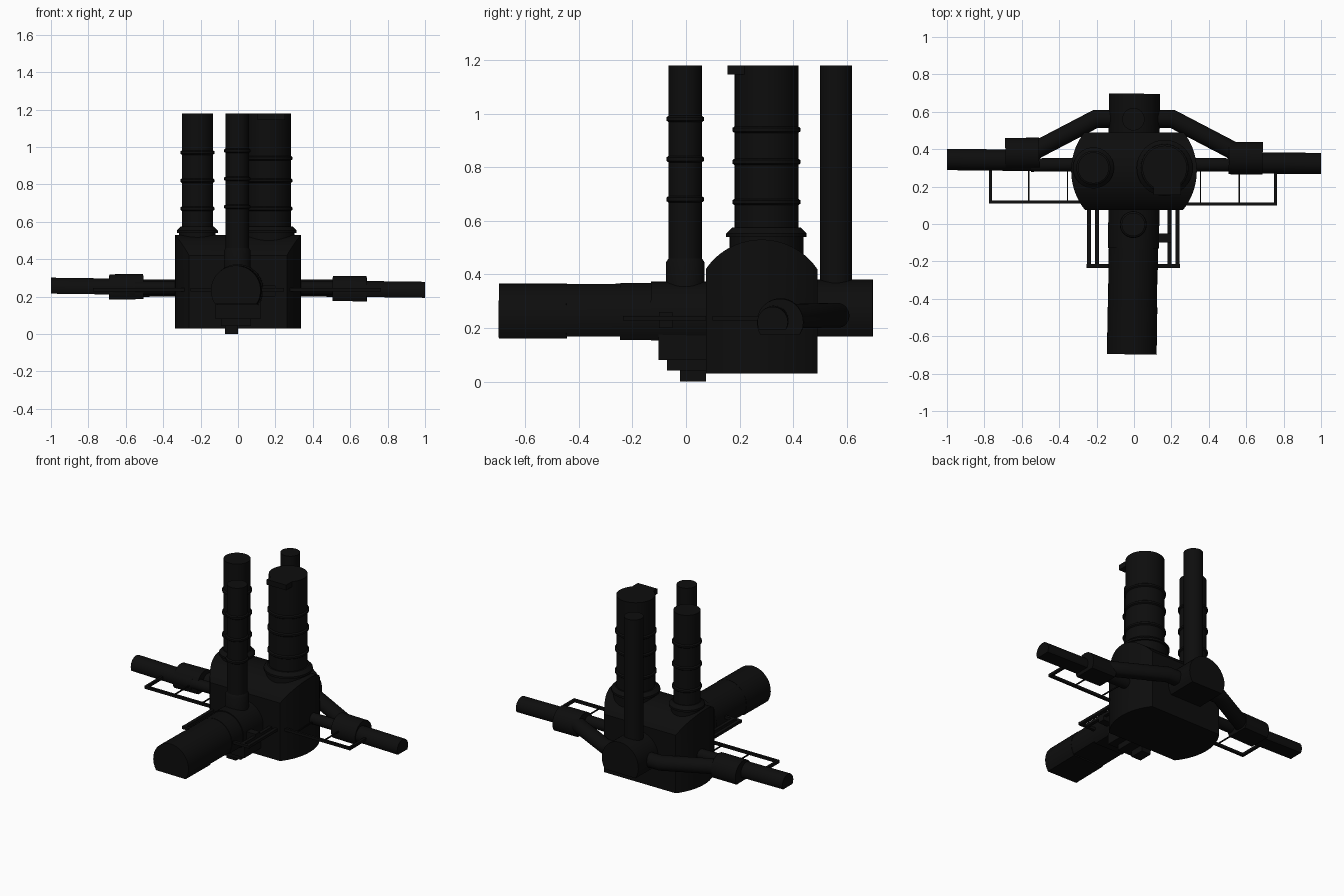
import bpy, bmesh
from math import sin, cos, pi, asin, sqrt, atan2
from mathutils import Vector

old = bpy.data.objects.get("Cube")
if old:
    bpy.data.objects.remove(old, do_unlink=True)

black = bpy.data.materials.new("soot black")
black.use_nodes = True
colour = (0.004, 0.004, 0.004, 1)
black.diffuse_color = colour
black.node_tree.nodes["Principled BSDF"].inputs["Base Color"].default_value = colour


def finish(name, bm):
    bmesh.ops.recalc_face_normals(bm, faces=bm.faces)
    mesh = bpy.data.meshes.new(name)
    bm.to_mesh(mesh)
    bm.free()
    mesh.materials.append(black)
    ob = bpy.data.objects.new(name, mesh)
    bpy.context.collection.objects.link(ob)
    bpy.ops.object.select_all(action='DESELECT')
    bpy.context.view_layer.objects.active = ob
    ob.select_set(True)
    bpy.ops.object.shade_smooth_by_angle(angle=0.6)
    return ob


def loft(name, rings):
    """Join matching rings of points and cap both ends."""
    bm = bmesh.new()
    loops = [[bm.verts.new(p) for p in ring] for ring in rings]
    n = len(loops[0])
    for a, b in zip(loops, loops[1:]):
        for i in range(n):
            j = (i + 1) % n
            bm.faces.new((a[i], a[j], b[j], b[i]))
    bm.faces.new(loops[0])
    bm.faces.new(loops[-1])
    return finish(name, bm)


def box(name, x0, x1, y0, y1, z0, z1):
    base = [(x0, y0), (x1, y0), (x1, y1), (x0, y1)]
    return loft(name, [[(x, y, z) for x, y in base] for z in (z0, z1)])


def turned(name, x, y, profile, n=32):
    """Vertical round part from (radius, height) pairs."""
    return loft(name, [[(x + r * cos(2 * pi * i / n), y + r * sin(2 * pi * i / n), z)
                        for i in range(n)] for r, z in profile])


def duct(name, path, r, cut=0.55, n=24):
    """Horizontal round duct along a path, flat underneath at cut * r."""
    pts = [Vector(p) for p in path]
    low = asin(cut)
    angles = [-low + (pi + 2 * low) * i / n for i in range(n + 1)]
    rings = []
    for i, p in enumerate(pts):
        a = (p - pts[max(i - 1, 0)]).normalized()
        b = (pts[min(i + 1, len(pts) - 1)] - p).normalized()
        t = (a + b).normalized()
        side = t.cross(Vector((0, 0, 1))).normalized()
        widen = 1 / max(t.dot(a), t.dot(b))
        rings.append([p + side * (r * widen * cos(g)) + Vector((0, 0, r * sin(g)))
                      for g in angles])
    return loft(name, rings)


# Main body: upright drum trimmed by a domed slab
body = turned("body", 0, 0.285, [(0.336, 0.03), (0.336, 0.6)], 64)
half, rise, shoulder = 0.208, 0.11, 0.42
radius = (half ** 2 + rise ** 2) / (2 * rise)
spread = asin(half / radius)
outline = [(0.282 - half, 0), (0.282 + half, 0)]
for i in range(21):
    g = spread - 2 * spread * i / 20
    outline.append((0.282 + radius * sin(g), shoulder + rise - radius + radius * cos(g)))
trim = loft("body_trim_cutter", [[(x, y, z) for y, z in outline] for x in (-0.5, 0.5)])
trim.hide_render = True
mod = body.modifiers.new("dome", 'BOOLEAN')
mod.operation = 'INTERSECT'
mod.object = trim
mod.solver = 'EXACT'
bpy.context.view_layer.objects.active = body
bpy.ops.object.select_all(action='DESELECT')
body.select_set(True)
bpy.ops.object.modifier_apply(modifier=mod.name)
bpy.data.objects.remove(trim, do_unlink=True)
bpy.ops.object.shade_smooth_by_angle(angle=0.5)

# Chimneys, each with bands around it
TOP = 1.18


def chimney(name, x, y, r, foot, bands):
    turned(name, x, y, [(r, foot), (r, TOP)])
    for i, z in enumerate(bands):
        e = 0.012
        turned(f"{name}_band_{i + 1}", x, y,
               [(r, z - e), (r + e * 0.7, z - e / 2), (r + e * 0.7, z + e / 2), (r, z + e)])


chimney("right_chimney", -0.217, 0.30, 0.083, 0.42, (0.67, 0.82, 0.97))
chimney("left_chimney", 0.164, 0.30, 0.119, 0.42, (0.67, 0.82, 0.94))
chimney("front_chimney", -0.004, -0.003, 0.062, 0.3, (0.68, 0.83, 0.98))
chimney("back_chimney", -0.003, 0.56, 0.06, 0.3, ())
for name, x, r in (("right", -0.217, 0.11), ("left", 0.164, 0.15)):
    turned(name + "_chimney_flange", x, 0.30,
           [(r - 0.012, 0.44), (r - 0.012, 0.54), (r, 0.54), (r, 0.553), (r - 0.022, 0.575)])
turned("front_chimney_socket", -0.004, -0.003, [(0.072, 0.3), (0.072, 0.445), (0.062, 0.46)])
box("chimney_lip", 0.105, 0.25, 0.155, 0.24, 1.145, TOP)

# Front duct with thicker sections
duct("front_duct", [(-0.012, -0.695, 0.233), (0, 0.15, 0.235)], 0.131, 0.5)
duct("front_duct_mouth", [(-0.012, -0.697, 0.233), (-0.008, -0.445, 0.233)], 0.133)
duct("front_duct_sleeve", [(-0.004, -0.245, 0.235), (0, 0.1, 0.235)], 0.132, 0.6)
duct("front_duct_collar", [(-0.003, -0.13, 0.236), (0, 0.1, 0.236)], 0.137, 0.6)

# Stepped sump below the front chimney
box("sump_upper", -0.12, 0.12, -0.102, 0.1, 0.08, 0.2)
box("sump_middle", -0.09, 0.07, -0.07, 0.1, 0.042, 0.1)
box("sump_foot", -0.07, 0, -0.022, 0.075, 0, 0.06)
box("valve_block", 0.1, 0.2, -0.1, -0.05, 0.2, 0.26)

# Back manifold
duct("back_manifold", [(0, 0.45, 0.243), (0.003, 0.697, 0.243)], 0.137, 0.54)

# Side arms, collars, branch pipes and service rails
for name, s, y, z in (("left", 1, 0.323, 0.222), ("right", -1, 0.345, 0.244)):
    mid = z + s * 0.006
    duct(name + "_arm", [(s, y, z), (s * 0.55, 0.334 - s * 0.006, mid)], 0.057, 0.5)
    duct(name + "_arm_collar", [(s * 0.688, y + 0.028, mid - 0.006),
                                (s * 0.507, y + 0.03, mid - 0.004)], 0.087)
    duct(name + "_inner_pipe", [(s * 0.55, 0.315, 0.245), (s * 0.3, 0.318, 0.245)], 0.036, 0.98)
    duct(name + "_branch_pipe", [(s * 0.56, 0.375, 0.242), (s * 0.5, 0.408, 0.242),
                                 (s * 0.205, 0.562, 0.246), (s * 0.08, 0.562, 0.246)],
         0.048, 0.9)

    rail_y = 0.112 - s * 0.006
    end = 0.77 - s * 0.005

    def bar(part, xa, xb, ya, yb, h=0.009):
        a, b = sorted((s * xa, s * xb))
        box(f"{name}_{part}", a, b, ya, yb, 0.236 - h, 0.236 + h)

    bar("side_rail", 0.2, end, rail_y - 0.008, rail_y + 0.008)
    bar("side_rail_end", end - 0.016, end, rail_y, 0.33)
    for i, x in enumerate((0.355, 0.563)):
        bar(f"side_rail_strut_{i + 1}", x - 0.003, x + 0.003, rail_y, 0.33, 0.004)
    shift = 0.004 * s
    for i, (a, b) in enumerate(((0.225, 0.248), (0.182, 0.204))):
        bar(f"front_rail_{i + 1}", a - shift, b - shift, -0.23, 0.12)
    bar("front_rail_end", 0.1, 0.25 - shift, -0.235, -0.215)
